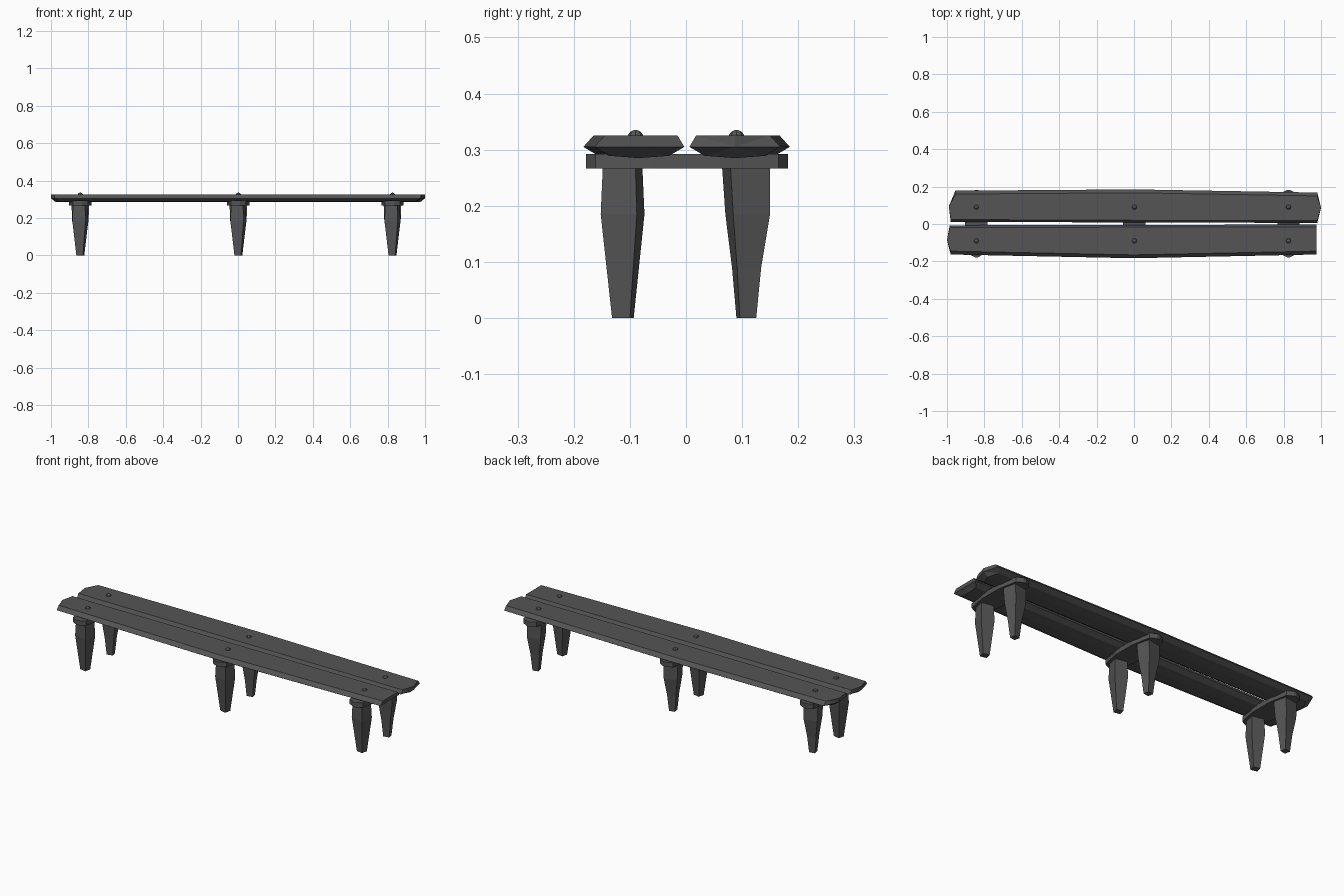
import bpy, bmesh, math

cube = bpy.data.objects.get("Cube")
if cube:
    bpy.data.objects.remove(cube, do_unlink=True)

mat = bpy.data.materials.new("dark grey")
mat.use_nodes = True
GREY = (0.09, 0.09, 0.09, 1)
mat.diffuse_color = GREY
mat.node_tree.nodes["Principled BSDF"].inputs["Base Color"].default_value = GREY


def loft(name, rings, tips=None):
    """Skin closed rings of points; cap the ends flat, or as fans to the two tips."""
    bm = bmesh.new()
    loops = [[bm.verts.new(p) for p in ring] for ring in rings]
    n = len(loops[0])
    for a, b in zip(loops, loops[1:]):
        for i in range(n):
            j = (i + 1) % n
            bm.faces.new((a[i], a[j], b[j], b[i]))
    for k, end in enumerate((loops[0], loops[-1])):
        if tips:
            tip = bm.verts.new(tips[k])
            for i in range(n):
                bm.faces.new((end[i], end[(i + 1) % n], tip))
        else:
            bm.faces.new(end)
    bmesh.ops.recalc_face_normals(bm, faces=bm.faces)
    mesh = bpy.data.meshes.new(name)
    bm.to_mesh(mesh)
    bm.free()
    mesh.materials.append(mat)
    obj = bpy.data.objects.new(name, mesh)
    bpy.context.collection.objects.link(obj)


def plank_ring(x_in, x_mid, x_out, inner, outer, side, undercut=0):
    """Bevelled section with its own x at the inner edge, middle and outer edge."""
    mid = (inner + outer) / 2
    section = [(x_out, outer, 0.305), (x_out, outer - 0.018, 0.325),
               (x_mid, mid, 0.325),
               (x_in, inner + 0.012, 0.325), (x_in, inner, 0.305),
               (x_in - undercut, inner + 0.027, 0.289), (x_mid - undercut, mid, 0.285),
               (x_out - undercut, outer - 0.027, 0.289)]
    return [(x, side * y, z) for x, y, z in section]


def plank(name, side, left_end, middle, right_end):
    """Ends are (x_in, x_mid, x_out, inner, outer)."""
    tips = [(e[1], side * (e[3] + e[4]) / 2, 0.305) for e in (right_end, left_end)]
    loft(name, [plank_ring(*right_end, side, -0.025),
                plank_ring(0, 0, 0, *middle, side),
                plank_ring(*left_end, side, 0.025)], tips)


# Seat planks, widest in the middle, with roughly pointed ends
plank("front_plank", -1, (0.975, 0.975, 0.975, 0.003, 0.163), (0.005, 0.183),
      (-0.985, -1, -0.98, 0.007, 0.163))
plank("back_plank", 1, (0.98, 1, 0.98, 0.006, 0.168), (0.008, 0.185),
      (-0.98, -0.99, -0.955, 0.012, 0.178))


def leg_ring(x, y, z, r, turn):
    """Four corners, a little wider along the bench than across it."""
    return [(x + 1.1 * r * math.cos(turn + i * math.tau / 4),
             y + r * math.sin(turn + i * math.tau / 4), z) for i in range(4)]


# Leg sections from the foot up: height, distance from centre line, radius
LEGS = {"front": (-1, [(0, 0.1125, 0.023), (0.185, 0.113, 0.0465), (0.27, 0.113, 0.042)]),
        "back": (1, [(0, 0.1075, 0.021), (0.09, 0.108, 0.031),
                     (0.185, 0.11, 0.0475), (0.27, 0.107, 0.051)])}

for place, x in (("right", -0.843), ("middle", 0.002), ("left", 0.826)):
    # Cross bar, bowed along both sides to blunt points
    half = [(0.008, -0.178), (0.04, -0.161), (0.06, -0.06),
            (0.06, 0.06), (0.04, 0.165), (0.008, 0.182)]
    outline = half + [(-w, y) for w, y in reversed(half)]
    loft(place + "_cross_bar",
         [[(x + w, y, z) for w, y in outline] for z in (0.266, 0.292)])

    for row, (side, sections) in LEGS.items():
        # Square-hewn leg, slightly turned
        turn = math.radians(45 + 12 * side)
        loft(f"{row}_{place}_leg",
             [leg_ring(x, side * y, z, r, turn) for z, y, r in sections])

        # Domed bolt head
        rings = [[(x + r * math.cos(i * math.tau / 8),
                   side * 0.09 + r * math.sin(i * math.tau / 8), z) for i in range(8)]
                 for z, r in ((0.32, 0.014), (0.327, 0.013), (0.332, 0.009), (0.335, 0.003))]
        loft(f"{row}_{place}_bolt", rings)
